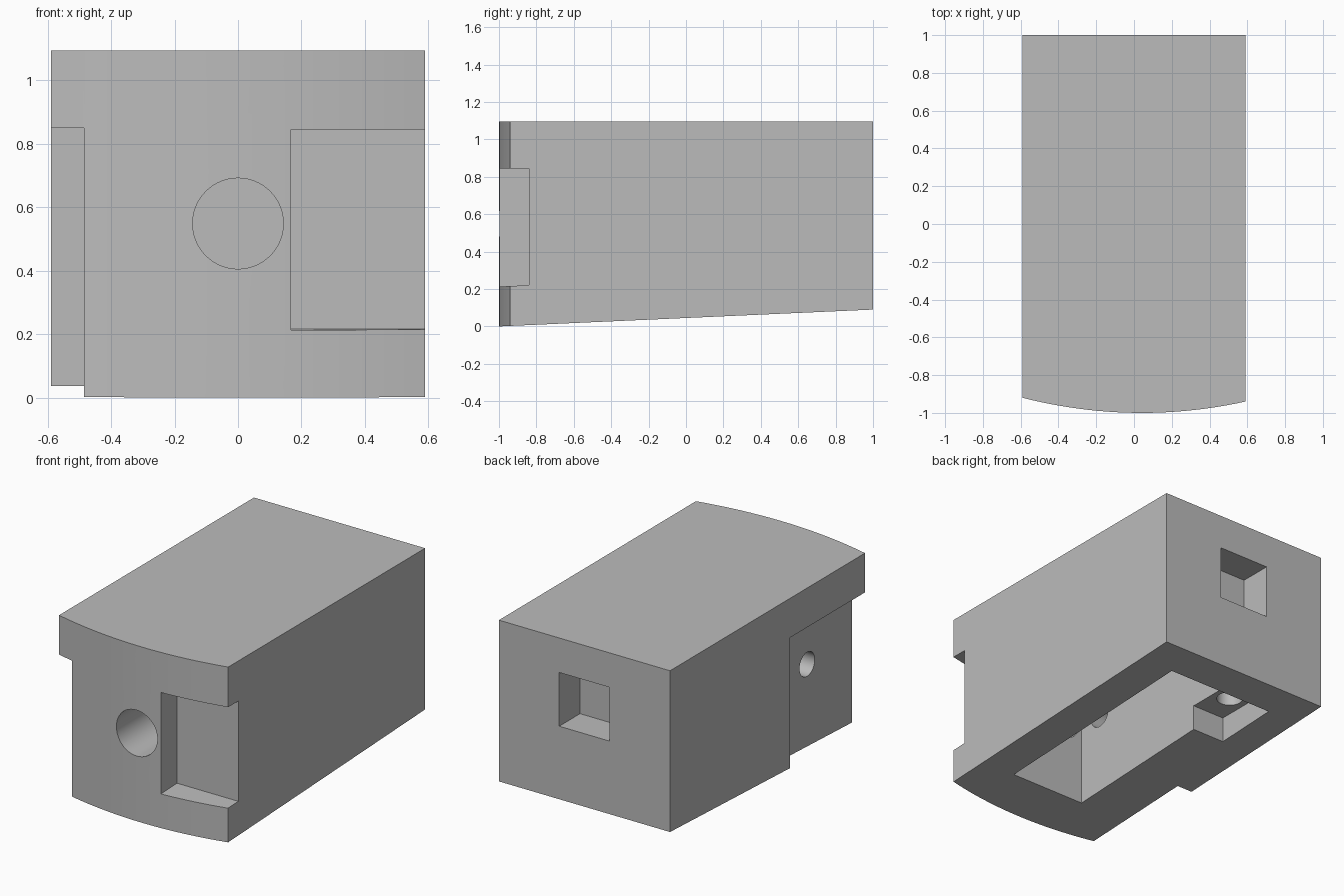
import bpy, bmesh, math
from mathutils import Matrix

old = bpy.data.objects.get("Cube")
if old:
    bpy.data.objects.remove(old, do_unlink=True)

HALF_W, HEIGHT, SLOPE = 0.59, 1.095, 0.045

grey = bpy.data.materials.new("plain grey")
grey.use_nodes = True
grey.diffuse_color = (0.5, 0.5, 0.5, 1)
bsdf = next(n for n in grey.node_tree.nodes if n.type == 'BSDF_PRINCIPLED')
bsdf.inputs["Base Color"].default_value = (0.5, 0.5, 0.5, 1)


def underside(y):
    """Height of the sloping underside."""
    return SLOPE * (y + 1)


def add_object(name, bm):
    bmesh.ops.recalc_face_normals(bm, faces=bm.faces)
    mesh = bpy.data.meshes.new(name)
    bm.to_mesh(mesh)
    bm.free()
    mesh.materials.append(grey)
    obj = bpy.data.objects.new(name, mesh)
    bpy.context.collection.objects.link(obj)
    return obj


def prism(name, outline, low, high):
    """Plan outline raised from low(y) to high."""
    bm = bmesh.new()
    base = [bm.verts.new((x, y, low(y))) for x, y in outline]
    top = [bm.verts.new((x, y, high)) for x, y in outline]
    bm.faces.new(base)
    bm.faces.new(top)
    n = len(outline)
    for i in range(n):
        j = (i + 1) % n
        bm.faces.new((base[i], base[j], top[j], top[i]))
    return add_object(name, bm)


def box(name, x0, x1, y0, y1, low, high):
    return prism(name, [(x0, y0), (x1, y0), (x1, y1), (x0, y1)], low, high)


def drill(name, radius, length, centre, axis):
    bm = bmesh.new()
    turn = {'X': Matrix.Rotation(math.pi / 2, 4, 'Y'),
            'Y': Matrix.Rotation(math.pi / 2, 4, 'X'),
            'Z': Matrix.Identity(4)}[axis]
    bmesh.ops.create_cone(bm, cap_ends=True, segments=64, radius1=radius,
                          radius2=radius, depth=length,
                          matrix=Matrix.Translation(centre) @ turn)
    return add_object(name, bm)


# Housing block with a gently bowed front and sloping underside
steps = 24
front = []
for i in range(steps + 1):
    x = -HALF_W + 2 * HALF_W * i / steps
    front.append((x, -1 + (x - 0.042) ** 2 / 5))
body = prism("housing", front + [(HALF_W, 1), (-HALF_W, 1)], underside, HEIGHT)

# Open cavity in the underside, with a shallow side bay
cutters = [
    box("cavity", -0.157, 0.36, -0.665, 0.773, lambda y: -0.2, 0.85),
    box("side_bay", -0.38, -0.1, 0.356, 0.773, lambda y: -0.2, 0.22),
    drill("bay_hole", 0.076, 0.5, (-0.265, 0.555, 0.35), 'Z'),
    # Front corner notch and round opening
    box("corner_notch", 0.167, 0.8, -1.2, -0.84,
        lambda y: 0.213 + underside(y), 0.845),
    drill("front_opening", 0.143, 0.7, (0, -0.9, 0.549), 'Y'),
    # Side rebate and its hole into the cavity
    box("side_rebate", -0.8, -0.485, -1.2, -0.18, lambda y: -0.2, 0.85),
    drill("side_hole", 0.075, 0.6, (-0.4, -0.5, 0.535), 'X'),
    # Blind rectangular socket at the back
    box("back_socket", -0.174, 0.174, 0.795, 1.2, lambda y: 0.545, 0.88),
]

bpy.context.view_layer.objects.active = body
for cutter in cutters:
    cutter.hide_render = True
    mod = body.modifiers.new(cutter.name, 'BOOLEAN')
    mod.operation = 'DIFFERENCE'
    mod.solver = 'EXACT'
    mod.object = cutter
    bpy.ops.object.modifier_apply(modifier=mod.name)
    bpy.data.objects.remove(cutter, do_unlink=True)

bpy.ops.object.select_all(action='DESELECT')
body.select_set(True)
bpy.ops.object.shade_smooth_by_angle(angle=math.radians(25))
